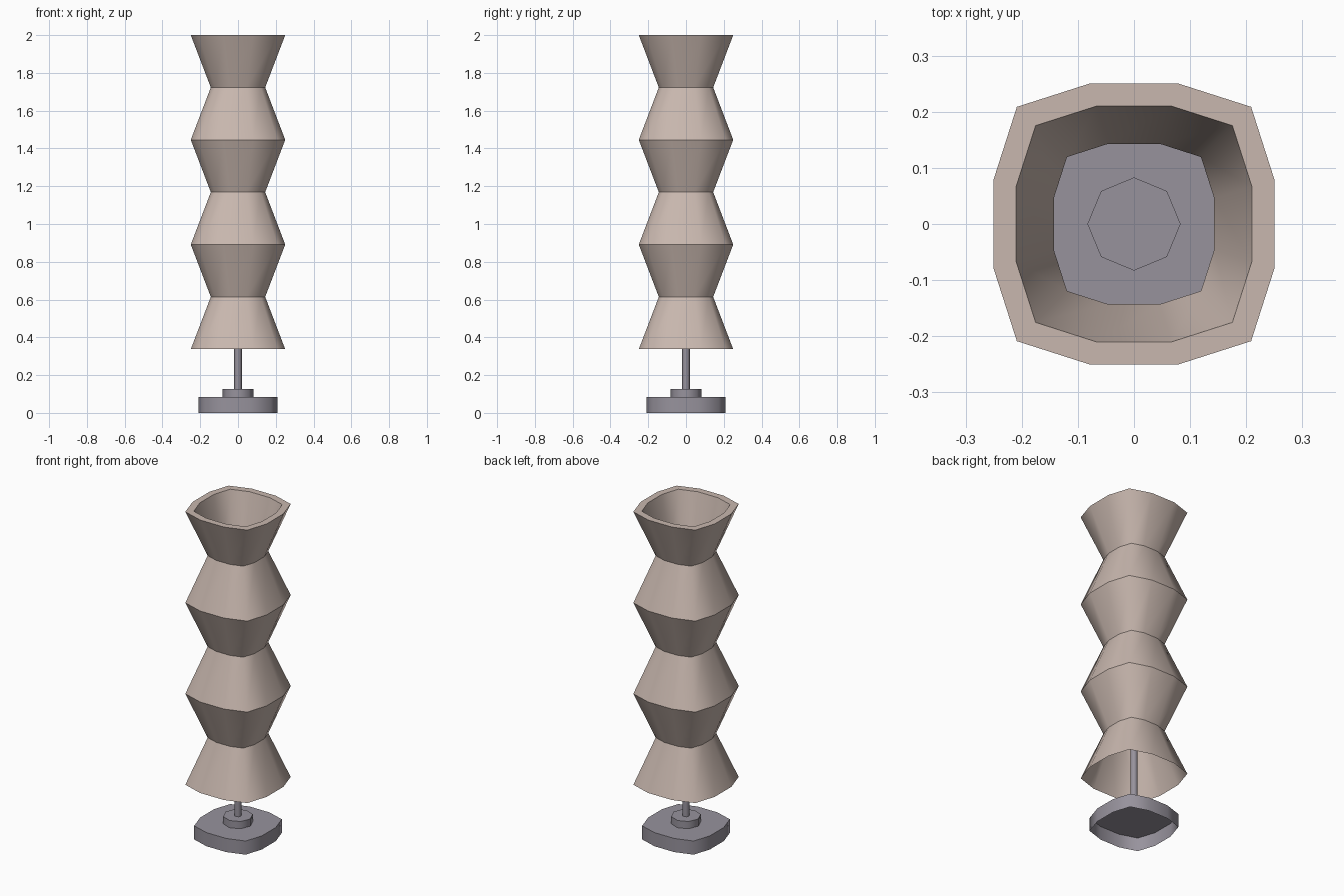
import bpy, bmesh, math

cube = bpy.data.objects.get("Cube")
if cube:
    bpy.data.objects.remove(cube, do_unlink=True)


def material(name, rgb):
    m = bpy.data.materials.new(name)
    m.use_nodes = True
    col = (*rgb, 1)
    m.diffuse_color = col
    m.node_tree.nodes["Principled BSDF"].inputs["Base Color"].default_value = col
    return m


paper = material("warm beige paper", (0.58, 0.475, 0.425))
metal = material("grey metal", (0.31, 0.29, 0.335))


def rounded_square(r):
    """Twelve-sided soft square of half width r."""
    quarter = [(1, -0.32), (0.835, -0.835), (0.32, -1)]
    pts = []
    for i in range(4):
        c, s = round(math.cos(i * math.pi / 2)), round(math.sin(i * math.pi / 2))
        pts += [(r * (x * c - y * s), r * (x * s + y * c)) for x, y in reversed(quarter)]
    return pts


def octagon(r):
    return [(r * math.cos(i * math.pi / 4), r * math.sin(i * math.pi / 4)) for i in range(8)]


def loft(name, section, profile, mat, cap_top=False):
    """Skin rings of (half width, z); sharp across rings, smooth around them."""
    bm = bmesh.new()
    rings = [[bm.verts.new((x, y, z)) for x, y in section(r)] for r, z in profile]
    n = len(rings[0])
    for low, high in zip(rings, rings[1:]):
        for i in range(n):
            j = (i + 1) % n
            bm.faces.new((low[i], low[j], high[j], high[i]))
    if cap_top:
        bm.faces.new(rings[-1])
    for f in bm.faces:
        f.smooth = True
    for ring in rings:
        for i in range(n):
            bm.edges.get((ring[i], ring[(i + 1) % n])).smooth = False
    mesh = bpy.data.meshes.new(name)
    bm.to_mesh(mesh)
    bm.free()
    mesh.materials.append(mat)
    obj = bpy.data.objects.new(name, mesh)
    bpy.context.collection.objects.link(obj)
    return obj


# Pleated shade: alternating wide folds and necks, then a flat rim and inner funnel
wide, neck = 0.25, 0.144
bottom, top, folds = 0.337, 2.0, 6
step = (top - bottom) / folds
shade = [(neck if i % 2 else wide, bottom + i * step) for i in range(folds + 1)]
shade += [(0.21, top), (neck - 0.001, top - step + 0.003)]
loft("shade", rounded_square, shade, paper)

# Foot, collar and hollow stem
loft("base", rounded_square, [(0.208, 0), (0.208, 0.083)], metal, cap_top=True)
loft("collar", octagon, [(0.083, 0.083), (0.083, 0.127)], metal, cap_top=True)
loft("stem", octagon, [(0.02, 0.127), (0.02, 1.7)], metal)
